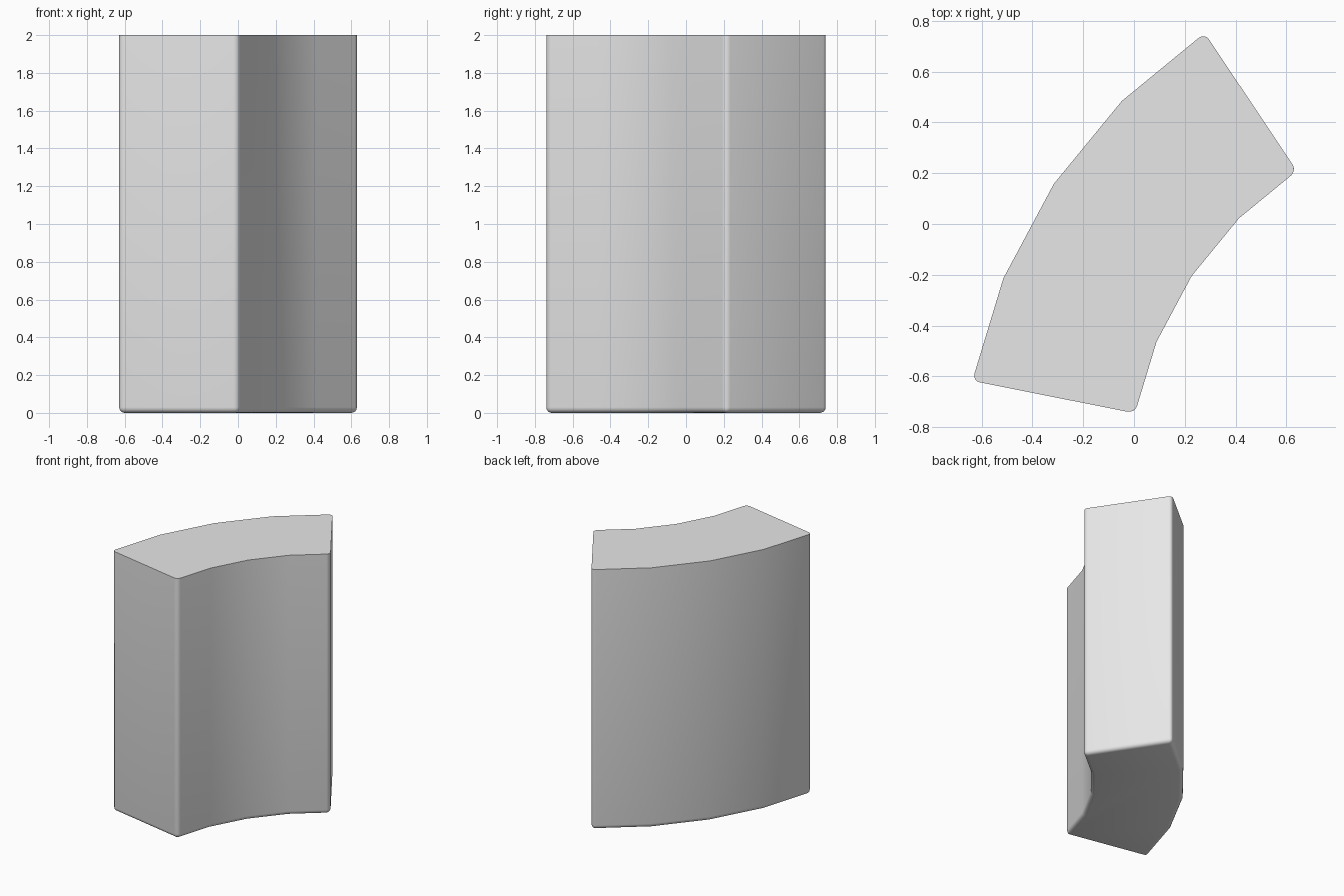
import bpy
import bmesh
from math import cos, sin, radians

if "Cube" in bpy.data.objects:
    bpy.data.objects.remove(bpy.data.objects["Cube"], do_unlink=True)

INNER, OUTER, HEIGHT = 1.5, 2.153, 2.0
CENTRE = (1.472, -1.034)
START, STEP, SEGMENTS = 11.25, 11.25, 4
ROUND = 0.03

# Light grey material
grey = bpy.data.materials.new("light_grey")
grey.use_nodes = True
colour = (0.8, 0.8, 0.8, 1)
grey.diffuse_color = colour
grey.node_tree.nodes["Principled BSDF"].inputs["Base Color"].default_value = colour


def arc(radius):
    """Points along one curved side of the block."""
    angles = [radians(START + STEP * i) for i in range(SEGMENTS + 1)]
    return [(CENTRE[0] - radius * cos(a), CENTRE[1] + radius * sin(a), 0) for a in angles]


# Curved block: ring-sector footprint pulled upwards
bm = bmesh.new()
outline = arc(OUTER) + arc(INNER)[::-1]
base = bm.faces.new([bm.verts.new(p) for p in outline])
pulled = bmesh.ops.extrude_face_region(bm, geom=[base], use_keep_orig=True)
top = [v for v in pulled["geom"] if isinstance(v, bmesh.types.BMVert)]
bmesh.ops.translate(bm, verts=top, vec=(0, 0, HEIGHT))
bmesh.ops.recalc_face_normals(bm, faces=bm.faces)

# Round the end corners and the bottom rim, keep the top rim crisp
rounded = []
for edge in bm.edges:
    at_bottom = all(v.co.z < 0.01 for v in edge.verts)
    upright = abs(edge.verts[0].co.z - edge.verts[1].co.z) > 1
    if at_bottom or (upright and edge.calc_face_angle() > radians(45)):
        rounded.append(edge)
bmesh.ops.bevel(bm, geom=rounded, offset=ROUND, offset_type='OFFSET',
                segments=4, profile=0.5, affect='EDGES', clamp_overlap=True)

# Centre the footprint
for axis in range(2):
    values = [v.co[axis] for v in bm.verts]
    middle = (min(values) + max(values)) / 2
    for v in bm.verts:
        v.co[axis] -= middle

mesh = bpy.data.meshes.new("curved_block")
bm.to_mesh(mesh)
bm.free()
mesh.materials.append(grey)
block = bpy.data.objects.new("curved_block", mesh)
bpy.context.collection.objects.link(block)

# Smooth sides with sharp top rim
bpy.ops.object.select_all(action='DESELECT')
block.select_set(True)
bpy.context.view_layer.objects.active = block
bpy.ops.object.shade_smooth_by_angle(angle=radians(40))
